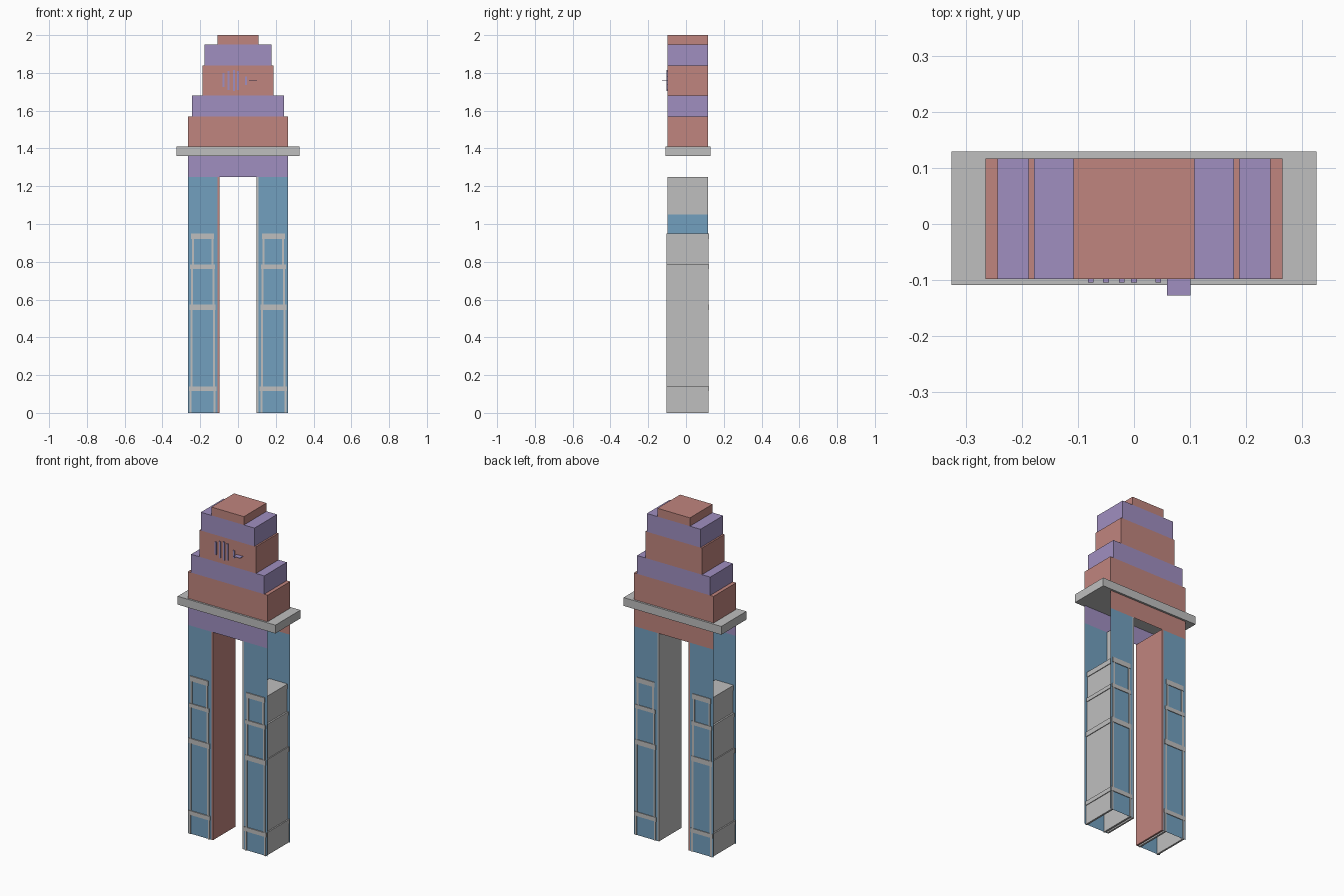
import bpy

cube = bpy.data.objects.get("Cube")
if cube:
    bpy.data.objects.remove(cube, do_unlink=True)


def material(name, rgb):
    m = bpy.data.materials.new(name)
    m.use_nodes = True
    m.diffuse_color = (*rgb, 1)
    m.node_tree.nodes["Principled BSDF"].inputs["Base Color"].default_value = (*rgb, 1)
    return m


SALMON = material("salmon", (0.53, 0.235, 0.21))
PURPLE = material("purple", (0.35, 0.275, 0.53))
BLUE = material("blue", (0.17, 0.35, 0.52))
GREY = material("grey", (0.52, 0.52, 0.52))

FRONT, BACK = -0.098, 0.117        # main wall planes
RIB_FRONT, RIB_BACK = -0.104, 0.121  # frame ribs stand slightly proud


def mesh_object(name, verts, faces, mat):
    me = bpy.data.meshes.new(name)
    me.from_pydata(verts, [], faces)
    me.materials.append(mat)
    ob = bpy.data.objects.new(name, me)
    bpy.context.collection.objects.link(ob)
    return ob


def box(name, xs, ys, zs, mat):
    x, y, z = sorted(xs), sorted(ys), sorted(zs)
    verts = [(a, b, c) for c in z for b in y for a in x]
    faces = [(0, 2, 3, 1), (4, 5, 7, 6), (0, 1, 5, 4),
             (2, 6, 7, 3), (0, 4, 6, 2), (1, 3, 7, 5)]
    return mesh_object(name, verts, faces, mat)


def panel(name, xs, y, zs, mat):
    """Upright sheet facing forwards or backwards."""
    (a, b), (c, d) = sorted(xs), zs
    face = (0, 1, 2, 3) if y < 0 else (3, 2, 1, 0)
    return mesh_object(name, [(a, y, c), (b, y, c), (b, y, d), (a, y, d)], [face], mat)


# Stepped tower
tiers = [(0.265, 1.41, 1.57, SALMON), (0.243, 1.57, 1.68, PURPLE),
         (0.188, 1.68, 1.84, SALMON), (0.178, 1.84, 1.95, PURPLE),
         (0.108, 1.95, 2.0, SALMON)]
for i, (w, low, high, mat) in enumerate(tiers):
    box(f"tower_tier_{i + 1}", (-w, w), (FRONT, BACK), (low, high), mat)

# Cornice and open-ended lintel
box("cornice", (-0.325, 0.325), (-0.109, 0.129), (1.36, 1.41), GREY)
panel("lintel_front", (-0.265, 0.265), FRONT, (1.25, 1.36), PURPLE)
panel("lintel_back", (-0.265, 0.265), BACK, (1.25, 1.36), SALMON)

# Relief bars and small shelf on the middle tier
bars = [(-0.077, 1.725, 1.80), (-0.05, 1.71, 1.81), (-0.022, 1.705, 1.815),
        (0, 1.71, 1.81), (0.043, 1.735, 1.78)]
for i, (x, low, high) in enumerate(bars):
    box(f"relief_bar_{i + 1}", (x - 0.005, x + 0.005), (-0.104, FRONT), (low, high), PURPLE)
box("relief_shelf", (0.059, 0.101), (-0.127, FRONT), (1.757, 1.76), PURPLE)

# Legs: slab bottom, slab top, inner edge and outer edge of each frame level
levels = [(0.115, 0.14, 0.114, 0.26), (0.545, 0.575, 0.118, 0.256),
          (0.762, 0.785, 0.121, 0.254), (0.92, 0.95, 0.126, 0.248)]
for side, s, wall in (("left", 1, GREY), ("right", -1, SALMON)):
    # Thin front and back sheets
    panel(f"{side}_leg_front", (s * 0.108, s * 0.265), FRONT, (0, 1.25), BLUE)
    panel(f"{side}_leg_back", (s * 0.108, s * 0.265), BACK, (0, 1.25), BLUE)
    # Passage wall with a blue band on its hidden side
    box(f"{side}_passage_wall", (s * 0.098, s * 0.108), (FRONT, BACK), (0, 1.25), wall)
    box(f"{side}_inner_band", (s * 0.108, s * 0.112), (FRONT + 0.001, BACK - 0.001),
        (0.95, 1.05), BLUE)
    # Frame of shelves and uprights running through the leg
    base = 0
    for i, (low, high, inner, outer) in enumerate(levels):
        box(f"{side}_frame_shelf_{i + 1}", (s * inner, s * outer),
            (RIB_FRONT, RIB_BACK), (low, high), GREY)
        for place, x in (("inner", inner + 0.004), ("outer", outer - 0.015)):
            box(f"{side}_{place}_upright_{i + 1}", (s * x, s * (x + 0.011)),
                (RIB_FRONT + 0.001, RIB_BACK - 0.001), (base, low), GREY)
        base = high
